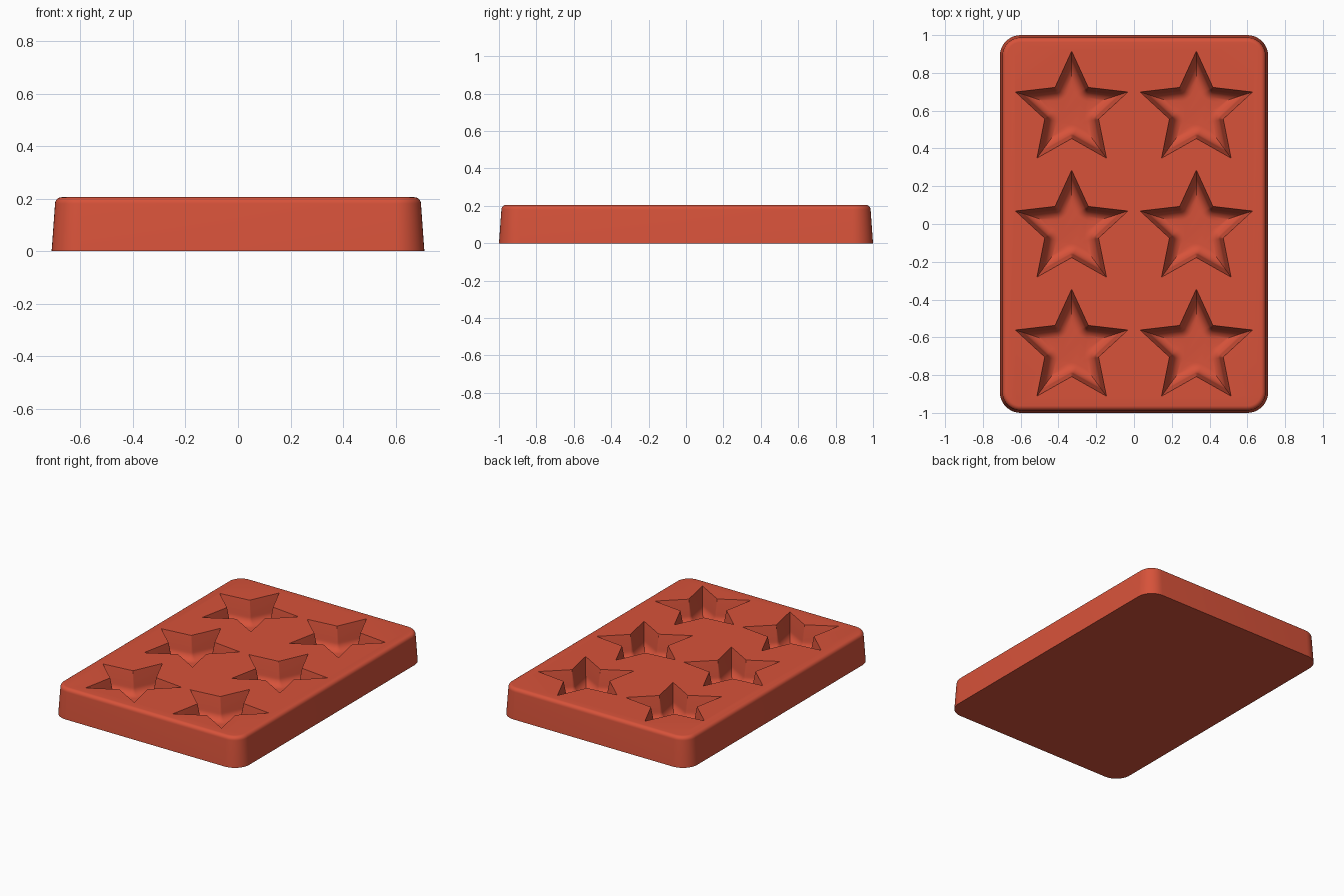
import bpy
import bmesh
from math import sin, cos, atan2, pi, radians
from mathutils import Vector

cube = bpy.data.objects.get("Cube")
if cube:
    bpy.data.objects.remove(cube, do_unlink=True)

HEIGHT = 0.205
HALF_X, HALF_Y, CORNER = 0.71, 1.0, 0.11
TIP, NOTCH = 0.318, 0.152          # star outer and inner radii
FLOOR, FILLET = 0.05, 0.055        # pocket floor height and floor rounding

silicone = bpy.data.materials.new("red silicone")
silicone.use_nodes = True
red = (0.68, 0.085, 0.042, 1)
silicone.diffuse_color = red
silicone.node_tree.nodes["Principled BSDF"].inputs["Base Color"].default_value = red


def polar(radius, angle):
    return Vector((radius * cos(angle), radius * sin(angle)))


def loft(bm, rings):
    """Skin a stack of (outline, z) rings and cap both ends."""
    loops = [[bm.verts.new((p.x, p.y, z)) for p in outline] for outline, z in rings]
    for a, b in zip(loops, loops[1:]):
        for i in range(len(a)):
            j = (i + 1) % len(a)
            bm.faces.new((a[i], a[j], b[j], b[i]))
    bm.faces.new(loops[0][::-1])
    bm.faces.new(loops[-1])


def make_object(name, bm):
    bmesh.ops.recalc_face_normals(bm, faces=bm.faces)
    mesh = bpy.data.meshes.new(name)
    bm.to_mesh(mesh)
    bm.free()
    mesh.materials.append(silicone)
    obj = bpy.data.objects.new(name, mesh)
    bpy.context.collection.objects.link(obj)
    return obj


def rounded_rectangle(inset, steps=10):
    radius = CORNER - inset
    points = []
    for quarter, (sx, sy) in enumerate([(1, 1), (-1, 1), (-1, -1), (1, -1)]):
        centre = Vector((sx * (HALF_X - CORNER), sy * (HALF_Y - CORNER)))
        for i in range(steps + 1):
            points.append(centre + polar(radius, (quarter + i / steps) * pi / 2))
    return points


def star(centre, inset, steps=8):
    """Five-pointed outline moved inward, with its notches rounded by the inset."""
    half_tip = atan2(NOTCH * sin(pi / 5), TIP - NOTCH * cos(pi / 5))
    swing = pi / 2 - pi / 5 - half_tip
    points = []
    for k in range(5):
        tip_angle = pi / 2 + k * 2 * pi / 5
        points.append(centre + polar(TIP - inset / sin(half_tip), tip_angle))
        notch_angle = tip_angle + pi / 5
        notch = centre + polar(NOTCH, notch_angle)
        for i in range(steps + 1):
            turn = swing * (1 - 2 * i / steps)
            points.append(notch + polar(inset, notch_angle + pi + turn))
    return points


# Tray block: drafted sides and a rounded top rim
rim, draft = 0.025, 0.013
rings = [(rounded_rectangle(0), 0)]
for i in range(7):
    a = i / 6 * pi / 2
    rings.append((rounded_rectangle(draft + rim * (1 - cos(a))),
                  HEIGHT - rim + rim * sin(a)))
bm = bmesh.new()
loft(bm, rings)
tray = make_object("star_mould_tray", bm)

# Star pockets: drafted walls curving into a flat floor
bm = bmesh.new()
for x in (-0.33, 0.33):
    for row in (-1, 0, 1):
        centre = Vector((x, -0.028 + 0.63 * row))
        rings = []
        for i in range(9):
            a = i / 8 * pi / 2
            rings.append((star(centre, 0.02 + FILLET * (1 - sin(a))),
                          FLOOR + FILLET * (1 - cos(a))))
        rings.append((star(centre, 0.002), HEIGHT))
        rings.append((star(centre, 0.001), HEIGHT + 0.02))
        loft(bm, rings)
cutter = make_object("star_pocket_cutter", bm)
cutter.hide_render = True

# Carve the pockets and drop the cutter
cut = tray.modifiers.new("pockets", "BOOLEAN")
cut.operation = "DIFFERENCE"
cut.solver = "EXACT"
cut.object = cutter
bpy.ops.object.select_all(action="DESELECT")
bpy.context.view_layer.objects.active = tray
tray.select_set(True)
bpy.ops.object.modifier_apply(modifier=cut.name)
bpy.data.objects.remove(cutter, do_unlink=True)
bpy.ops.object.shade_smooth_by_angle(angle=radians(30))
